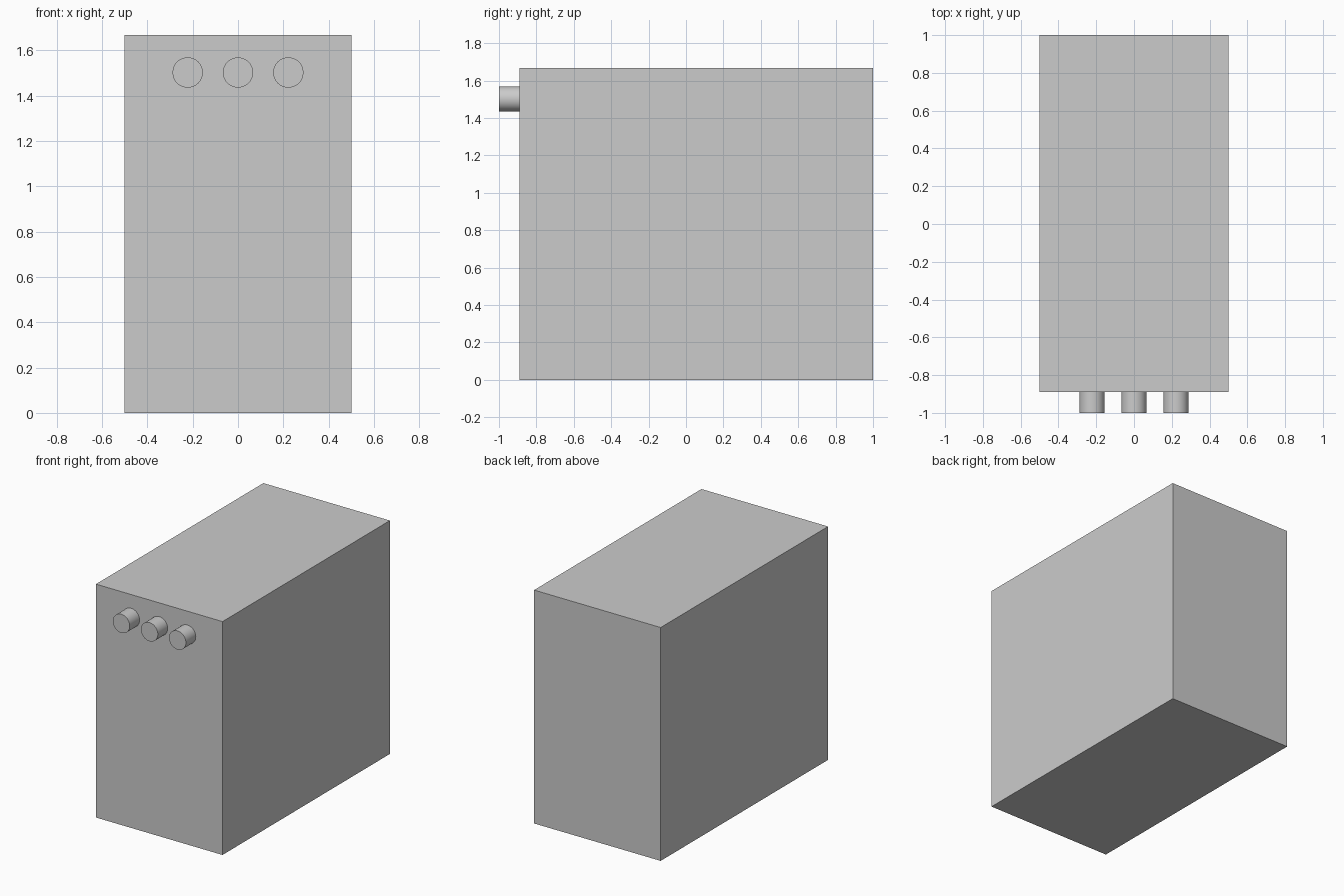
import bpy
from math import radians

if "Cube" in bpy.data.objects:
    bpy.data.objects.remove(bpy.data.objects["Cube"])

# Main cabinet body
bpy.ops.mesh.primitive_cube_add(size=1, location=(0, 0.0555, 0.8335))
body = bpy.context.object
body.name = "cabinet_body"
body.scale = (1.0, 1.889, 1.667)
bpy.ops.object.transform_apply(location=False, rotation=False, scale=True)

# Row of three round knobs, slightly sunk into the front face
FRONT_Y, BACK_Y = -1.0, -0.88
for x, side in ((-0.222, "left"), (0, "middle"), (0.222, "right")):
    bpy.ops.mesh.primitive_cylinder_add(
        vertices=48, radius=0.0667, depth=BACK_Y - FRONT_Y,
        location=(x, (FRONT_Y + BACK_Y) / 2, 1.502),
        rotation=(radians(90), 0, 0))
    bpy.context.object.name = f"knob_{side}"
    bpy.ops.object.shade_smooth_by_angle(angle=radians(30))
